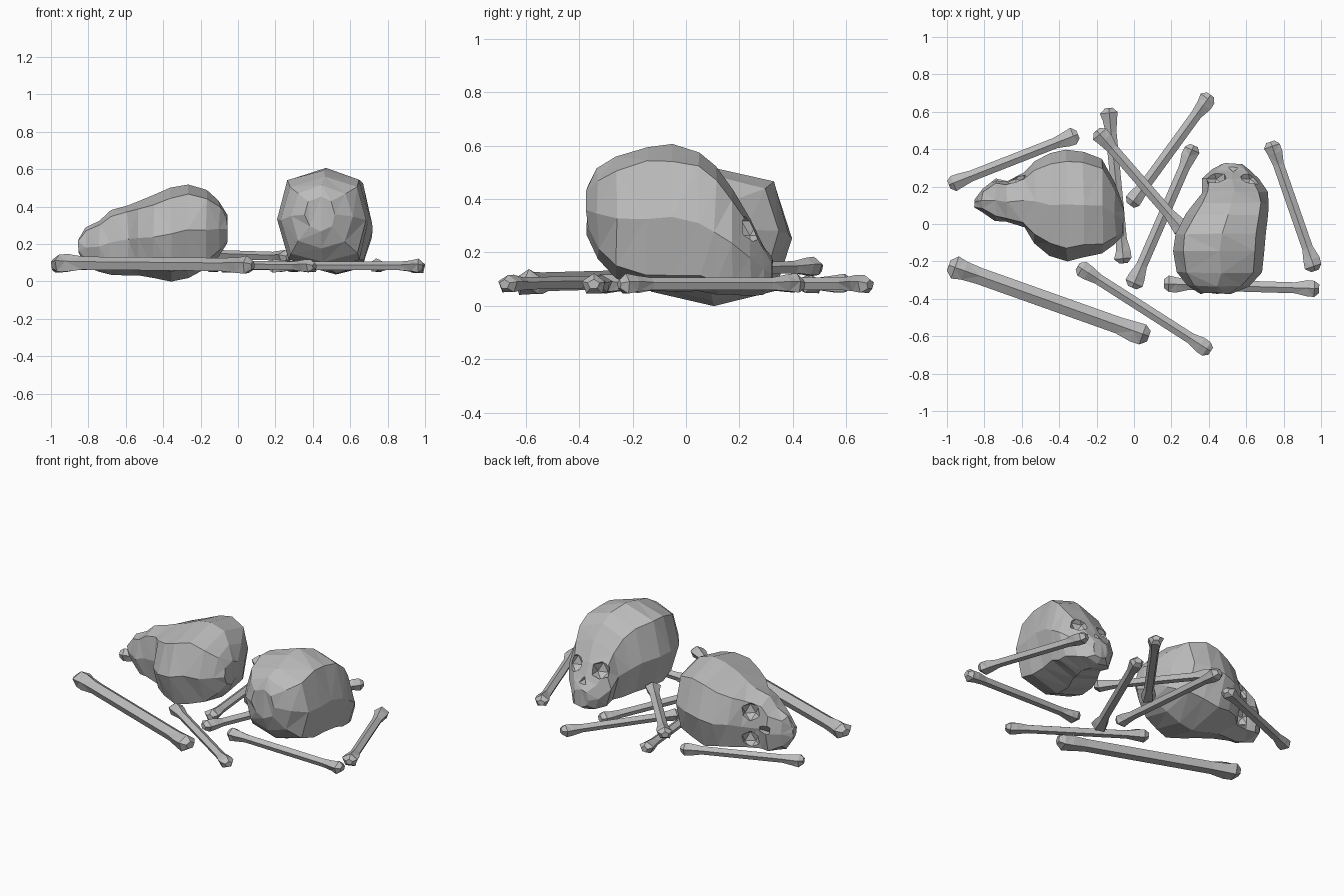
import bpy, bmesh, math, random
from mathutils import Matrix, Vector

random.seed(4)
if "Cube" in bpy.data.objects:
    bpy.data.objects.remove(bpy.data.objects["Cube"])

grey = bpy.data.materials.new("bone_grey")
grey.use_nodes = True
grey.diffuse_color = (0.5, 0.5, 0.5, 1)
grey.node_tree.nodes["Principled BSDF"].inputs["Base Color"].default_value = (0.5, 0.5, 0.5, 1)


def make_object(name, bm):
    bmesh.ops.recalc_face_normals(bm, faces=bm.faces)
    mesh = bpy.data.meshes.new(name)
    bm.to_mesh(mesh)
    bm.free()
    mesh.materials.append(grey)
    obj = bpy.data.objects.new(name, mesh)
    bpy.context.collection.objects.link(obj)
    return obj


def loft(rings):
    """Bridge a list of point rings and cap both ends."""
    bm = bmesh.new()
    rows = [[bm.verts.new(p) for p in ring] for ring in rings]
    for a, b in zip(rows, rows[1:]):
        for i in range(len(a)):
            j = (i + 1) % len(a)
            bm.faces.new((a[i], a[j], b[j], b[i]))
    bm.faces.new(rows[0])
    bm.faces.new(rows[-1])
    return bm


def boxy(v):
    return math.copysign(abs(v) ** 0.75, v)


def skull(name, slices, eyes, nose, matrix):
    """Loft slices of (forward, left, right, bottom, top), then cut the face."""
    sides = 8
    rings = []
    for y, x0, x1, z0, z1 in slices:
        ring = []
        for i in range(sides):
            a = math.tau * i / sides
            wobble = Vector([random.uniform(-0.006, 0.006) for _ in range(3)])
            ring.append(wobble + Vector(((x0 + x1 + (x1 - x0) * boxy(math.cos(a))) / 2, y,
                                         (z0 + z1 + (z1 - z0) * boxy(math.sin(a))) / 2)))
        rings.append(ring)
    bm = loft(rings)
    bmesh.ops.triangulate(bm, faces=bm.faces)
    obj = make_object(name, bm)

    # Eye sockets and nose opening
    cut = bmesh.new()
    for eye in eyes:
        bmesh.ops.create_icosphere(cut, subdivisions=1, radius=0.06, matrix=Matrix.Translation(eye))
    bmesh.ops.create_cone(cut, segments=3, cap_ends=True, radius1=0.035, radius2=0.02, depth=0.07,
                          matrix=Matrix.Translation(nose) @ Matrix.Rotation(math.pi / 2, 4, 'X'))
    cutter = make_object(name + "_cutter", cut)
    cutter.hide_render = True
    mod = obj.modifiers.new("sockets", 'BOOLEAN')
    mod.operation = 'DIFFERENCE'
    mod.solver = 'EXACT'
    mod.object = cutter
    bpy.context.view_layer.objects.active = obj
    bpy.ops.object.modifier_apply(modifier=mod.name)
    bpy.data.objects.remove(cutter)
    obj.data.transform(matrix)


# Upright skull facing the back
UPRIGHT = [
    (-0.37, 0.36, 0.52, 0.27, 0.45), (-0.33, 0.28, 0.61, 0.18, 0.51),
    (-0.26, 0.23, 0.69, 0.10, 0.56), (-0.15, 0.21, 0.7, 0.06, 0.6),
    (-0.05, 0.22, 0.71, 0.05, 0.61), (0.05, 0.28, 0.72, 0.05, 0.58),
    (0.11, 0.32, 0.72, 0.04, 0.52), (0.17, 0.36, 0.71, 0.04, 0.44),
    (0.24, 0.37, 0.67, 0.04, 0.33), (0.29, 0.42, 0.62, 0.04, 0.23),
    (0.32, 0.47, 0.58, 0.06, 0.18),
]
skull("upright_skull", UPRIGHT, [(0.44, 0.24, 0.29), (0.62, 0.24, 0.29)],
      (0.53, 0.29, 0.22), Matrix.Identity(4))

# Skull lying on its side, facing the right
FALLEN = [
    (0.06, -0.06, 0.10, 0.21, 0.35), (0.1, -0.11, 0.22, 0.13, 0.43),
    (0.17, -0.16, 0.35, 0.06, 0.49), (0.27, -0.18, 0.39, 0.02, 0.52),
    (0.36, -0.2, 0.4, 0, 0.5), (0.45, -0.17, 0.38, 0.02, 0.46),
    (0.53, -0.1, 0.34, 0.03, 0.43), (0.59, -0.02, 0.27, 0.03, 0.41),
    (0.68, 0.01, 0.23, 0.04, 0.38), (0.74, 0.02, 0.24, 0.05, 0.33),
    (0.81, 0.07, 0.19, 0.08, 0.29), (0.85, 0.09, 0.13, 0.15, 0.22),
]
skull("fallen_skull", FALLEN, [(0.24, 0.63, 0.13), (0.24, 0.63, 0.31)],
      (0.23, 0.72, 0.21), Matrix.Rotation(math.pi / 2, 4, 'Z'))


def bone(name, start, end, shaft, knob):
    start, end = Vector(start), Vector(end)
    axis = (end - start).normalized()
    across = axis.cross(Vector((0, 0, 1))).normalized()
    lift = across.cross(axis)
    length = (end - start).length
    tip = [(0, 0.5 * knob), (0.6 * knob, knob), (1.5 * knob, 0.9 * knob), (3 * knob, shaft)]
    stations = tip + [(length - d, r) for d, r in reversed(tip)]
    rings = []
    for d, r in stations:
        ring = []
        for i in range(5):
            a = math.tau * i / 5 + math.pi / 2
            rr = r * (random.uniform(0.88, 1.12) if r != shaft else 1)
            ring.append(start + axis * d + across * rr * 1.1 * math.cos(a) + lift * rr * 0.9 * math.sin(a))
        rings.append(ring)
    bm = loft(rings)
    # Faceted knuckles
    bmesh.ops.triangulate(bm, faces=[f for f in bm.faces if f.calc_area() < knob * knob * 2])
    make_object(name, bm)


# Scattered long bones
bone("large_front_bone", (-0.99, -0.22, 0.095), (0.08, -0.60, 0.085), 0.043, 0.058)
BONES = [
    ((-0.30, -0.225, 0.09), (0.41, -0.68, 0.08)),
    ((0.16, -0.32, 0.08), (0.99, -0.345, 0.08)),
    ((0.73, 0.44, 0.08), (0.97, -0.25, 0.08)),
    ((-0.02, 0.10, 0.08), (0.41, 0.69, 0.08)),
    ((-0.20, 0.50, 0.145), (0.27, -0.04, 0.13)),
    ((-0.135, 0.62, 0.08), (-0.055, -0.21, 0.08)),
    ((0.32, 0.42, 0.08), (-0.01, -0.34, 0.08)),
    ((-0.99, 0.21, 0.08), (-0.30, 0.48, 0.08)),
]
for n, (a, b) in enumerate(BONES, 1):
    bone(f"long_bone_{n}", a, b, 0.028, 0.043)
